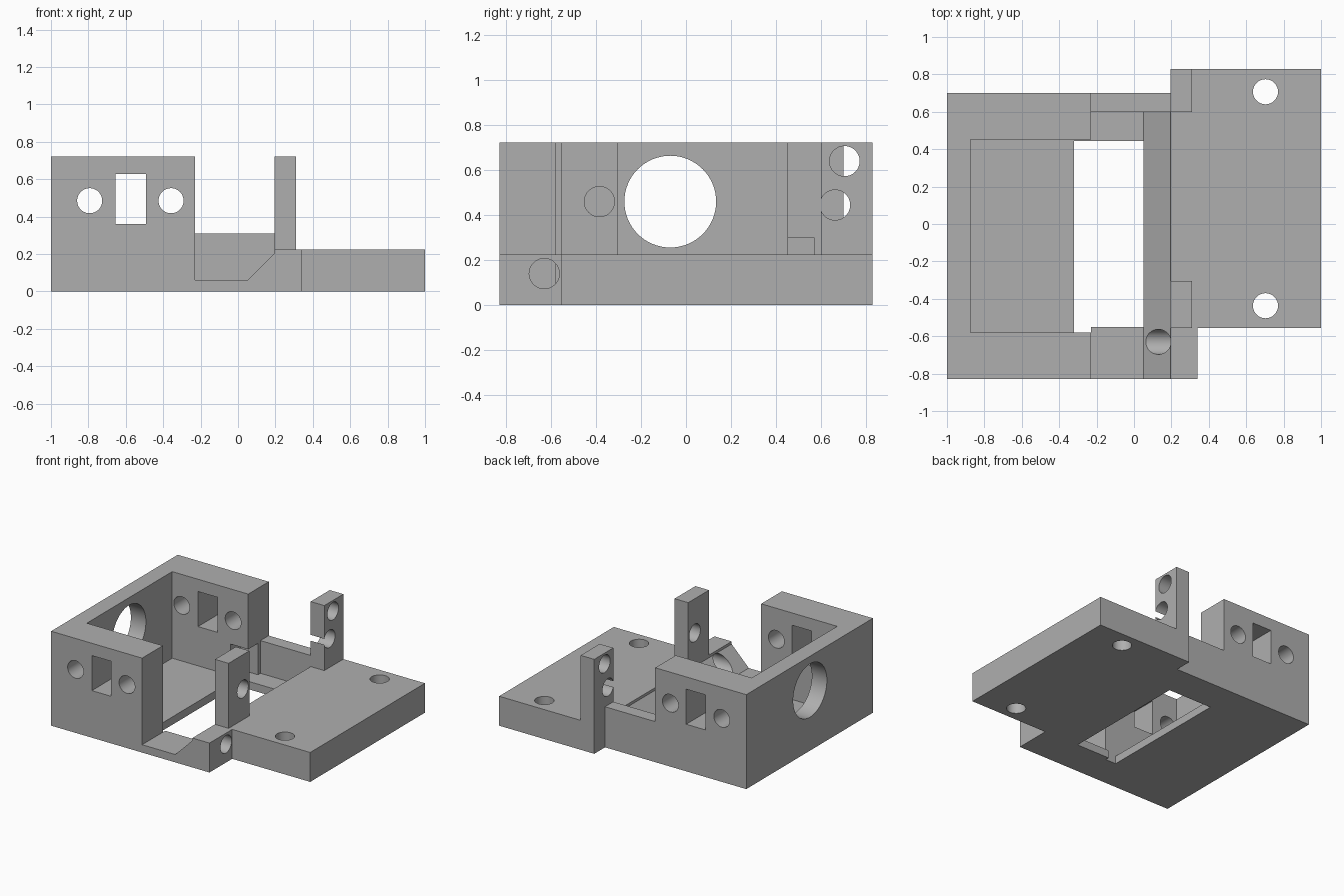
import bpy, bmesh, math
from mathutils import Matrix, Vector

if "Cube" in bpy.data.objects:
    bpy.data.objects.remove(bpy.data.objects["Cube"], do_unlink=True)

grey = bpy.data.materials.new("plain grey")
grey.use_nodes = True
grey.diffuse_color = (0.43, 0.43, 0.43, 1)
grey.node_tree.nodes["Principled BSDF"].inputs["Base Color"].default_value = grey.diffuse_color


def finish(bm, name):
    bmesh.ops.recalc_face_normals(bm, faces=bm.faces)
    mesh = bpy.data.meshes.new(name)
    bm.to_mesh(mesh)
    bm.free()
    mesh.materials.append(grey)
    obj = bpy.data.objects.new(name, mesh)
    bpy.context.collection.objects.link(obj)
    return obj


def prism(name, profile, y0, y1):
    """Extrude an x-z outline from y0 to y1."""
    bm = bmesh.new()
    face = bm.faces.new([bm.verts.new((x, y0, z)) for x, z in profile])
    new = bmesh.ops.extrude_face_region(bm, geom=[face])["geom"]
    moved = [v for v in new if isinstance(v, bmesh.types.BMVert)]
    bmesh.ops.translate(bm, verts=moved, vec=(0, y1 - y0, 0))
    return finish(bm, name)


def box(name, x0, x1, y0, y1, z0, z1):
    return prism(name, [(x0, z0), (x1, z0), (x1, z1), (x0, z1)], y0, y1)


def rod(name, axis, centre, radius, length):
    bm = bmesh.new()
    turn = Vector((0, 0, 1)).rotation_difference(Vector(axis)).to_matrix().to_4x4()
    bmesh.ops.create_cone(bm, cap_ends=True, segments=64, radius1=radius, radius2=radius,
                          depth=length, matrix=Matrix.Translation(centre) @ turn)
    return finish(bm, name)


def combine(target, other, operation):
    mod = target.modifiers.new(operation.lower(), "BOOLEAN")
    mod.operation, mod.solver, mod.object = operation, "EXACT", other
    bpy.context.view_layer.objects.active = target
    bpy.ops.object.modifier_apply(modifier=mod.name)
    bpy.data.objects.remove(other, do_unlink=True)


X, Y, Z = (1, 0, 0), (0, 1, 0), (0, 0, 1)
WALL, EDGE, TOP, PLATE, FLOOR = -0.23, 0.195, 0.722, 0.225, 0.06

# Housing with low floor and sloped ramp
body = prism("bracket_body", [(-1, 0), (0.34, 0), (0.34, PLATE), (EDGE, PLATE), (EDGE, 0.205),
                              (0.05, FLOOR), (WALL, FLOOR), (WALL, TOP), (-1, TOP)], -0.83, -0.556)
solids = [
    prism("ramp_section", [(-1, 0), (EDGE, 0), (EDGE, 0.205), (0.05, FLOOR),
                           (WALL, FLOOR), (WALL, TOP), (-1, TOP)], -0.556, 0.6),
    prism("back_wall", [(-1, 0), (EDGE, 0), (EDGE, 0.31), (WALL, 0.31), (WALL, TOP), (-1, TOP)], 0.6, 0.7),
    box("mounting_plate", EDGE, 1, -0.556, 0.83, 0, PLATE),
    box("front_post", EDGE, 0.31, -0.556, -0.305, 0, TOP),
    box("back_post", EDGE, 0.31, 0.6, 0.83, 0, TOP),
]
for part in solids:
    combine(body, part, "UNION")

# Cavity, floor opening, side pocket and wall windows
cutters = [
    box("cavity", -0.873, WALL, -0.58, 0.452, FLOOR, 1),
    box("opening_inner", -0.32, WALL, -0.58, 0.444, -0.1, 0.1),
    box("opening_outer", WALL - 0.02, 0.05, -0.55, 0.444, -0.1, FLOOR + 0.02),
    box("pocket", -0.38, WALL, 0.4, 0.57, FLOOR, 0.3),
    box("windows", -0.655, -0.492, -1, 1, 0.36, 0.628),
]
# Round holes through walls, plate and posts
R = 0.067
cutters += [rod("wall_hole", Y, (x, 0, 0.485), R, 2) for x in (-0.793, -0.358)]
cutters += [rod("plate_hole", Z, (0.703, y, 0.1), R, 1) for y in (-0.437, 0.707)]
cutters += [rod("post_hole", X, (0.25, y, z), R, 0.3)
            for y, z in ((-0.385, 0.46), (0.705, 0.64), (0.663, 0.445))]
cutters += [rod("ramp_hole", X, (0.2, -0.63, 0.14), R, 0.5),
            rod("side_hole", X, (-0.95, -0.07, 0.46), 0.204, 0.3)]
for cutter in cutters:
    combine(body, cutter, "DIFFERENCE")

# Clean flat faces, smooth hole walls
bm = bmesh.new()
bm.from_mesh(body.data)
bmesh.ops.remove_doubles(bm, verts=bm.verts, dist=0.0001)
bm.to_mesh(body.data)
bm.free()
bpy.ops.object.select_all(action="DESELECT")
body.select_set(True)
bpy.context.view_layer.objects.active = body
bpy.ops.object.shade_smooth_by_angle(angle=math.radians(30))
